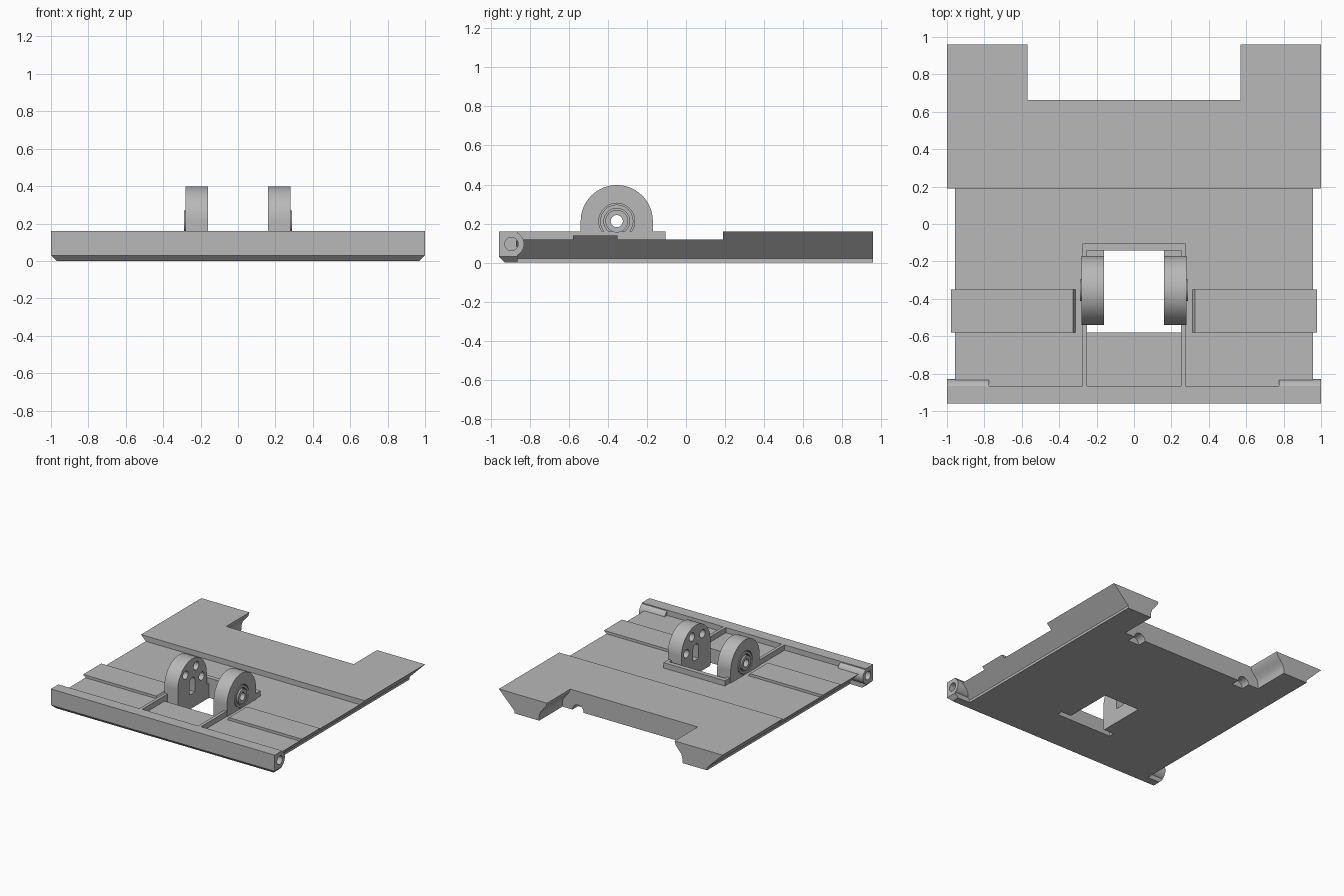
import bpy, bmesh, math
from mathutils import Matrix

cube = bpy.data.objects.get("Cube")
if cube:
    bpy.data.objects.remove(cube)

grey = bpy.data.materials.new("plain_grey")
grey.use_nodes = True
grey.diffuse_color = (0.48, 0.48, 0.48, 1)
grey.node_tree.nodes["Principled BSDF"].inputs["Base Color"].default_value = (0.48, 0.48, 0.48, 1)


def finish(name, bm):
    bmesh.ops.recalc_face_normals(bm, faces=bm.faces)
    mesh = bpy.data.meshes.new(name)
    bm.to_mesh(mesh)
    bm.free()
    mesh.materials.append(grey)
    obj = bpy.data.objects.new(name, mesh)
    bpy.context.collection.objects.link(obj)
    return obj


def prism(name, profile, start, end, axis):
    """Extrude a profile: (x, z) points along y, or (y, z) points along x."""
    bm = bmesh.new()
    place = (lambda a, b: (a, start, b)) if axis == "y" else (lambda a, b: (start, a, b))
    face = bm.faces.new([bm.verts.new(place(a, b)) for a, b in profile])
    out = bmesh.ops.extrude_face_region(bm, geom=[face])
    shift = (0, end - start, 0) if axis == "y" else (end - start, 0, 0)
    bmesh.ops.translate(bm, verts=[v for v in out["geom"] if isinstance(v, bmesh.types.BMVert)], vec=shift)
    return finish(name, bm)


def box(name, x0, x1, y0, y1, z0, z1):
    return prism(name, [(x0, z0), (x1, z0), (x1, z1), (x0, z1)], y0, y1, "y")


def cylinder(name, centre, radius, depth, axis="X", sides=40):
    bm = bmesh.new()
    turn = Matrix.Rotation(math.pi / 2, 4, "Y" if axis == "X" else "X")
    bmesh.ops.create_cone(bm, cap_ends=True, segments=sides, radius1=radius, radius2=radius,
                          depth=depth, matrix=Matrix.Translation(centre) @ turn)
    return finish(name, bm)


def activate(obj):
    bpy.ops.object.select_all(action="DESELECT")
    obj.select_set(True)
    bpy.context.view_layer.objects.active = obj


def cut(obj, *cutters):
    activate(obj)
    for cutter in cutters:
        cutter.hide_render = True
        mod = obj.modifiers.new("cut", "BOOLEAN")
        mod.operation = "DIFFERENCE"
        mod.solver = "EXACT"
        mod.object = cutter
        bpy.ops.object.modifier_apply(modifier=mod.name)
        bpy.data.objects.remove(cutter)


def smooth(obj):
    activate(obj)
    bpy.ops.object.shade_smooth_by_angle(angle=math.radians(30))


def slab(name, y0, y1, top):
    """Plate whose sides lean outward above a thin upright edge."""
    right = [(0.86, 0), (0.86, 0.02), (0.84 + top, top)]
    return prism(name, right + [(-x, z) for x, z in reversed(right)], y0, y1, "y")


# Main plate with the opening between the lugs
plate = slab("base_plate", -0.87, 0.2, 0.117)
cut(plate, box("opening", -0.16, 0.16, -0.58, -0.142, -0.1, 0.3),
    box("front_slot", -0.25, 0.25, -0.58, -0.535, -0.1, 0.3))

# Rear slab with a wide notch that flares underneath
rear = slab("rear_slab", 0.19, 0.96, 0.16)
flare = [(0.64, -0.05), (0.64, 0.04), (0.63, 0.07), (0.605, 0.1), (0.58, 0.13), (0.57, 0.16), (0.57, 0.3)]
notch = prism("notch", flare + [(-x, z) for x, z in reversed(flare)], 0.663, 1.2, "y")
cut(rear, notch, *[cylinder("pocket", (s * 0.5, 0.64, 0), 0.05, 0.1, "Y", 24) for s in (-1, 1)])
smooth(rear)

# Front bar, chamfered below at the front and at both ends
bar = prism("front_bar", [(-0.865, 0), (-0.93, 0), (-0.96, 0.03), (-0.96, 0.16), (-0.865, 0.16)], -1, 1, "x")
cut(bar, *[prism("end_chamfer", [(s * 1.01, -0.01), (s * 0.96, -0.01), (s * 1.01, 0.04)], -1.1, -0.7, "y")
           for s in (-1, 1)],
    *[cylinder("pin_hole", (s, -0.895, 0.095), 0.034, 0.16) for s in (-1, 1)])

# Raised rim behind the lugs
box("rim_back", -0.275, 0.275, -0.142, -0.105, 0.1, 0.16)

AXIS_Y, AXIS_Z = -0.355, 0.212
for side, s in (("left", 1), ("right", -1)):
    # Rounded knuckle at the end of the bar
    knuckle = cylinder(side + "_knuckle", (s * 0.887, -0.895, 0.095), 0.065, 0.226)
    cut(knuckle, cylinder("pin_hole", (s, -0.895, 0.095), 0.034, 0.16))
    smooth(knuckle)

    # Rim strip and low cross rail
    x0, x1 = sorted((s * 0.25, s * 0.275))
    box(side + "_rim", x0, x1, -0.87, -0.105, 0.1, 0.16)
    prism(side + "_rail", [(s * 0.31, 0.11), (s * 0.325, 0.138), (s * 0.978, 0.138), (s * 0.95, 0.11)],
          -0.58, -0.35, "y")

    # Lug with a domed top
    arc = [(AXIS_Y + 0.185 * math.cos(math.pi * i / 32), AXIS_Z + 0.185 * math.sin(math.pi * i / 32))
           for i in range(33)]
    outline = [(AXIS_Y - 0.185, 0.004), (AXIS_Y + 0.185, 0.004)] + arc
    lug = prism(side + "_lug", outline, s * 0.16, s * 0.28, "x")

    # Inner recesses: three round sockets and an upright slot
    sockets = []
    for degrees in (0, 65, 135):
        a = math.radians(degrees)
        sockets.append(cylinder("socket", (s * 0.16, AXIS_Y + 0.12 * math.cos(a), AXIS_Z + 0.12 * math.sin(a)),
                                0.033, 0.12, "X", 24))
    half = [(AXIS_Y + 0.035 * math.cos(math.pi * i / 12), AXIS_Z + 0.035 * math.sin(math.pi * i / 12))
            for i in range(13)]
    slot = prism("slot", [(AXIS_Y - 0.035, 0.05), (AXIS_Y + 0.035, 0.05)] + half, s * 0.1, s * 0.22, "x")
    cut(lug, *sockets, slot, cylinder("groove", (s * 0.29, AXIS_Y, AXIS_Z), 0.092, 0.06),
        cylinder("bore", (s * 0.22, AXIS_Y, AXIS_Z), 0.031, 0.4))
    smooth(lug)

    # Bearing seated in the outer face: outer ring and hub
    for part, outer, inner, reach in (("ring", 0.085, 0.066, 0.282), ("hub", 0.058, 0.031, 0.29)):
        ring = cylinder(side + "_bearing_" + part, (s * (reach + 0.255) / 2, AXIS_Y, AXIS_Z), outer, reach - 0.255)
        cut(ring, cylinder("bore", (s * 0.27, AXIS_Y, AXIS_Z), inner, 0.2))
        smooth(ring)
